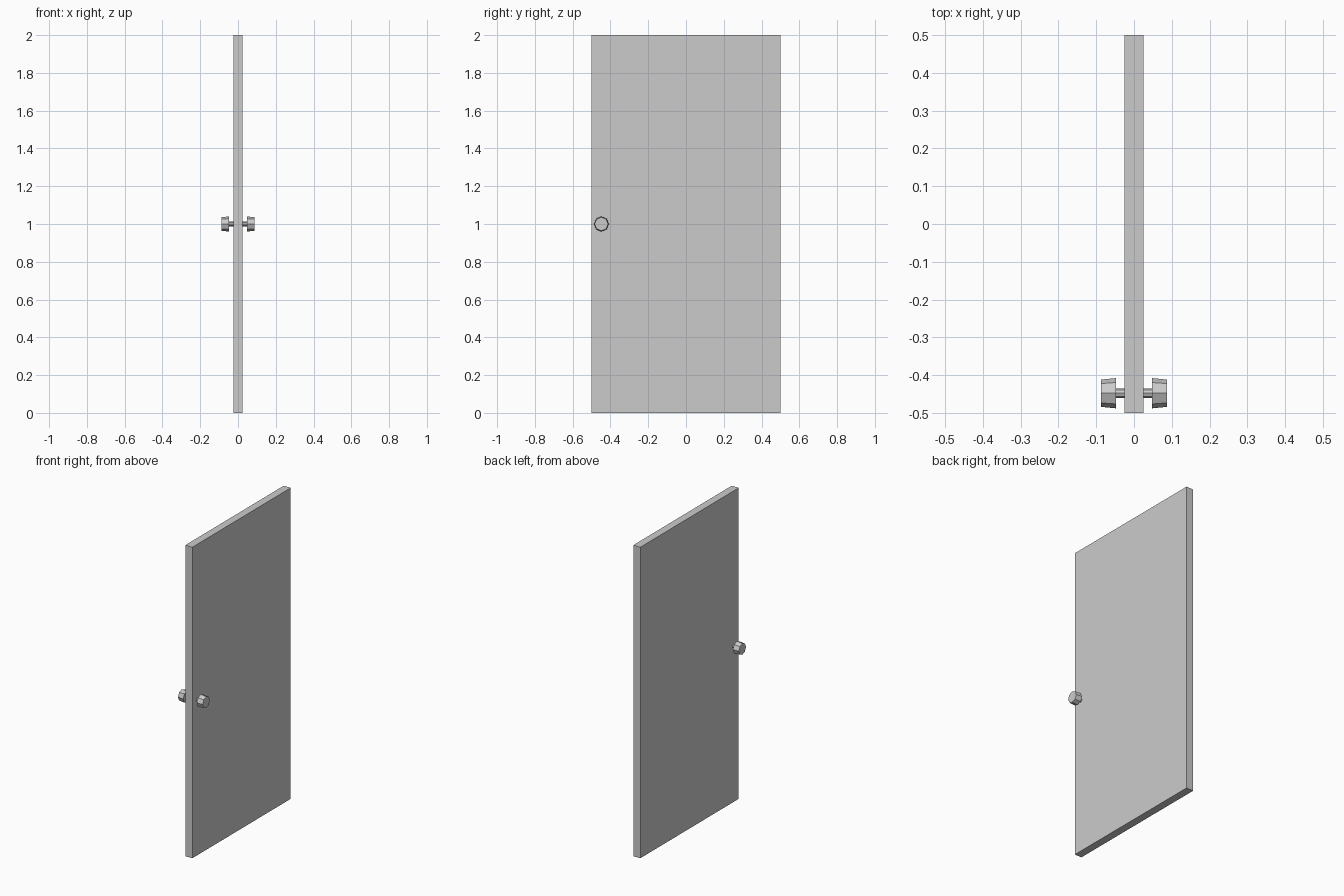
import bpy, bmesh
from math import pi
from mathutils import Matrix

if "Cube" in bpy.data.objects:
    bpy.data.objects.remove(bpy.data.objects["Cube"])


def make_object(name, bm):
    bmesh.ops.recalc_face_normals(bm, faces=bm.faces)
    mesh = bpy.data.meshes.new(name)
    bm.to_mesh(mesh)
    bm.free()
    obj = bpy.data.objects.new(name, mesh)
    bpy.context.collection.objects.link(obj)
    return obj


def x_cone(name, x0, x1, r0, r1, y, z, sides=8):
    """Capped cone lying along +x, mirrored to the other side of the door."""
    bm = bmesh.new()
    place = Matrix.Translation(((x0 + x1) / 2, y, z)) @ Matrix.Rotation(pi / 2, 4, 'Y')
    bmesh.ops.create_cone(bm, cap_ends=True, segments=sides, radius1=r0,
                          radius2=r1, depth=x1 - x0, matrix=place)
    obj = make_object(name, bm)
    mirror = obj.modifiers.new("both_sides", 'MIRROR')
    mirror.use_axis = (True, False, False)
    mirror.use_mirror_merge = False
    return obj


# Door panel
bm = bmesh.new()
bmesh.ops.create_cube(bm, size=1, matrix=Matrix.Translation((0, 0, 1))
                      @ Matrix.Diagonal((0.05, 1, 2, 1)))
make_object("door_panel", bm)

# Knob stems and tapered octagonal knobs on both faces
KNOB_Y, KNOB_Z = -0.448, 1.0
x_cone("knob_stem", 0.025, 0.048, 0.012, 0.012, KNOB_Y, KNOB_Z)
x_cone("knob", 0.048, 0.088, 0.04, 0.036, KNOB_Y, KNOB_Z)
